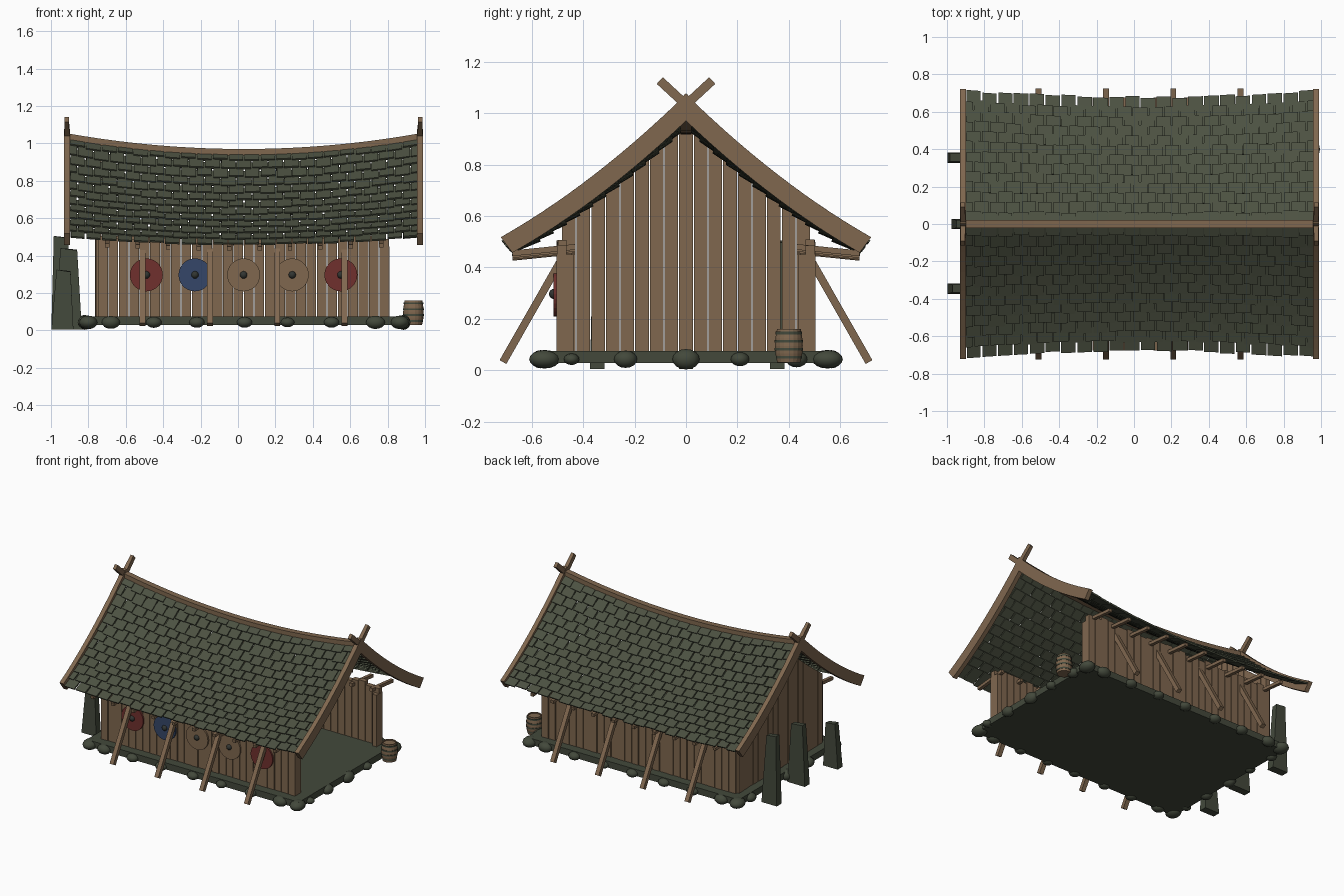
import bpy, bmesh, math, random
from mathutils import Vector, Matrix

if "Cube" in bpy.data.objects:
    bpy.data.objects.remove(bpy.data.objects["Cube"])

random.seed(4)


def material(name, rgb):
    m = bpy.data.materials.new(name)
    m.diffuse_color = (*rgb, 1)
    m.use_nodes = True
    m.node_tree.nodes["Principled BSDF"].inputs["Base Color"].default_value = m.diffuse_color
    return m


WOOD = material("brown wood", (0.215, 0.137, 0.078))
SHINGLE = material("green shingle", (0.072, 0.082, 0.053))
STONE = material("dark mossy stone", (0.056, 0.066, 0.044))
IRON = material("dark iron", (0.032, 0.036, 0.032))
RED = material("red paint", (0.16, 0.03, 0.026))
BLUE = material("blue paint", (0.035, 0.062, 0.14))


def finish(name, bm, mat, smooth=False):
    bmesh.ops.recalc_face_normals(bm, faces=bm.faces)
    me = bpy.data.meshes.new(name)
    bm.to_mesh(me)
    bm.free()
    me.materials.append(mat)
    ob = bpy.data.objects.new(name, me)
    bpy.context.collection.objects.link(ob)
    if smooth:
        for p in me.polygons:
            p.use_smooth = True
    return ob


def hexa(bm, pts):
    """Closed block from two matching loops of four points."""
    v = [bm.verts.new(p) for p in pts]
    for f in ((0, 1, 2, 3), (7, 6, 5, 4), (0, 4, 5, 1), (1, 5, 6, 2), (2, 6, 7, 3), (3, 7, 4, 0)):
        bm.faces.new([v[i] for i in f])


def loop(x0, x1, y0, y1, z):
    return [(x0, y0, z), (x1, y0, z), (x1, y1, z), (x0, y1, z)]


def box(bm, x0, x1, y0, y1, z0, z1):
    hexa(bm, loop(x0, x1, y0, y1, z0) + loop(x0, x1, y0, y1, z1))


def beam(bm, p, q, wx, w2, taper=1.0):
    """Straight timber in the y-z plane, wx wide along x."""
    p, q = Vector(p), Vector(q)
    side = Vector((wx / 2, 0, 0))
    up = (q - p).cross(Vector((1, 0, 0))).normalized() * w2 / 2
    pts = []
    for c, k in ((p, 1), (q, taper)):
        pts += [c - side * k - up, c + side * k - up, c + side * k + up, c - side * k + up]
    hexa(bm, pts)


def sag(x):
    return ((x - 0.03) / 0.95) ** 2


def roof(x, t, n, side):
    """Point on the sagging roof: t runs ridge to eave, n is height above it."""
    ridge, eave = 0.948 + 0.085 * sag(x), 0.452 + 0.042 * sag(x)
    y = (0.665 + 0.038 * sag(x)) * t + 0.6 * n
    return Vector((x, side * y, ridge - (ridge - eave) * (1.26 * t - 0.26 * t * t) + 0.8 * n))


# Roof shingles in staggered overlapping rows
ROWS, COLS, X0, X1 = 13, 22, -0.90, 0.965
bm = bmesh.new()
for side in (-1, 1):
    for r in range(ROWS):
        step = (X1 - X0) / COLS
        shift = step / 2 if r % 2 else 0
        for c in range(-1, COLS):
            a = max(X0, X0 + c * step + shift + random.uniform(0.002, 0.006))
            b = min(X1, X0 + (c + 1) * step + shift - random.uniform(0.002, 0.006))
            if b - a < 0.01:
                continue
            t1 = (r + 1) / ROWS + random.uniform(-0.008, 0.012)
            t0 = max(0, (r - 0.88) / ROWS)
            pts = []
            for n in (0.0, 0.011):
                pts += [roof(a, t0, n - 0.008, side), roof(b, t0, n - 0.008, side),
                        roof(b, t1, n + 0.008, side), roof(a, t1, n + 0.008, side)]
            hexa(bm, pts)
finish("roof_shingles", bm, SHINGLE)

# Sagging ridge beam
bm = bmesh.new()
N = 20
rings = []
for i in range(N + 1):
    x = -0.91 + 1.885 * i / N
    z = 0.948 + 0.085 * sag(x)
    rings.append([bm.verts.new((x, y, z + dz)) for y, dz in
                  ((-0.021, -0.03), (0.021, -0.03), (0.021, 0.022), (-0.021, 0.022))])
for a, b in zip(rings, rings[1:]):
    for k in range(4):
        bm.faces.new((a[k], a[k - 1], b[k - 1], b[k]))
bm.faces.new(rings[0])
bm.faces.new(rings[-1])
finish("ridge_beam", bm, WOOD)

# Curved gable boards with crossed tapering tails
for xc, label in ((-0.915, "left"), (0.974, "right")):
    bm = bmesh.new()
    for side in (-1, 1):
        rings = []
        for i in range(15):
            t = -0.03 + 1.03 * i / 14
            ring = []
            for dx, n in ((-0.016, -0.045), (0.016, -0.045), (0.016, 0.03), (-0.016, 0.03)):
                p = roof(xc, t, n, side)
                ring.append(bm.verts.new((xc + dx, p.y, p.z)))
            rings.append(ring)
        for a, b in zip(rings, rings[1:]):
            for k in range(4):
                bm.faces.new((a[k], a[k - 1], b[k - 1], b[k]))
        bm.faces.new(rings[0])
        bm.faces.new(rings[-1])
        beam(bm, (xc, side * 0.03, 1.005), (xc, -side * 0.102, 1.127), 0.031, 0.035, 0.75)
    finish("gable_boards_" + label, bm, WOOD)

# Long plank walls
PITCH = 1.56 / 28
for side, label in ((-1, "front"), (1, "back")):
    bm = bmesh.new()
    for i in range(28):
        x = -0.75 + i * PITCH
        d = random.uniform(0, 0.006)
        ys = sorted((side * 0.465, side * (0.498 + d)))
        box(bm, x + 0.002, x + PITCH - 0.002, *ys, 0.07, 0.495 + random.uniform(-0.01, 0.015))
    finish(label + "_wall_planks", bm, WOOD)

# Closed end wall, plank tops cut to the roof slope
bm = bmesh.new()
for i in range(17):
    y0 = -0.4845 + i * 0.057
    ya, yb = y0 + 0.002, y0 + 0.055
    d = random.uniform(0, 0.006)

    def top(y):
        return roof(-0.75, abs(y) / 0.69, -0.04, 1).z

    xa, xb = -0.758 - d, -0.73
    cuts = [ya, 0, yb] if ya < 0 < yb else [ya, yb]
    for p, q in zip(cuts, cuts[1:]):
        hexa(bm, loop(xa, xb, p, q, 0.07) +
             [(xa, p, top(p)), (xb, p, top(p)), (xb, q, top(q)), (xa, q, top(q))])
finish("end_wall_planks", bm, WOOD)

# Corner posts at the open end, slanted props and eave poles
posts, props, poles = bmesh.new(), bmesh.new(), bmesh.new()
for s in (-1, 1):
    ys = sorted((s * 0.435, s * 0.503))
    box(posts, 0.775, 0.81, *ys, 0.07, 0.45)
    for i in range(4):
        x = -0.51 + 0.36 * i
        beam(props, (x, s * 0.712, 0.032), (x, s * 0.485, 0.43), 0.031, 0.03)
    for i in range(10):
        x = -0.70 + 0.163 * i
        dz = 0.03 * sag(x)
        beam(poles, (x, s * 0.43, 0.462 + dz), (x, s * 0.675, 0.437 + dz), 0.024, 0.022)
finish("corner_posts", posts, WOOD)
finish("slanted_props", props, WOOD)
finish("eave_poles", poles, WOOD)

# Stone floor slab
bm = bmesh.new()
box(bm, -0.82, 0.885, -0.565, 0.565, 0.028, 0.075)
finish("floor_slab", bm, STONE)

# Rounded foundation stones around the slab
bm = bmesh.new()


def boulder(x, y, rx, ry, rz):
    m = Matrix.Translation((x, y, max(rz + 0.001, 0.043))) @ Matrix.Diagonal((rx, ry, rz, 1))
    bmesh.ops.create_uvsphere(bm, u_segments=14, v_segments=8, radius=1, matrix=m)


for s in (-1, 1):
    for x, r in ((-0.68, .05), (-0.45, .043), (-0.22, .042), (0.035, .042), (0.265, .038), (0.5, .042), (0.735, .052)):
        boulder(x, s * 0.565, r, 0.04, r * 0.68)
    for x in (-0.80, 0.865):
        boulder(x, s * 0.55, 0.05, 0.06, 0.036)
for x in (-0.82, 0.885):
    for y, r in ((-0.445, .03), (-0.235, .045), (0, .053), (0.21, .036), (0.43, .042)):
        boulder(x, y, 0.038, r, r * 0.75)
finish("foundation_stones", bm, STONE, True)

# Three leaning standing stones outside the closed end
bm = bmesh.new()
for y, h, b0, b1, t0, t1 in ((0.355, 0.505, -0.998, -0.875, -0.985, -0.91),
                             (0.0, 0.44, -0.975, -0.835, -0.95, -0.86),
                             (-0.345, 0.325, -0.998, -0.88, -0.97, -0.895)):
    low, high = loop(b0, b1, y - 0.028, y + 0.028, 0.005), loop(t0, t1, y - 0.021, y + 0.021, h)
    high[1] = (high[1][0], high[1][1], h - 0.012)
    high[2] = (high[2][0], high[2][1], h - 0.008)
    hexa(bm, low + high)
finish("standing_stones", bm, STONE)

# Round shields with iron bosses on the front wall
for i, mat in enumerate((RED, BLUE, WOOD, WOOD, RED)):
    x = -0.49 + 0.26 * i
    bm = bmesh.new()
    bmesh.ops.create_cone(bm, cap_ends=True, segments=28, radius1=0.088, radius2=0.088, depth=0.012,
                          matrix=Matrix.Translation((x, -0.509, 0.297)) @ Matrix.Rotation(math.pi / 2, 4, 'X'))
    finish("shield_%d" % (i + 1), bm, mat)
    bm = bmesh.new()
    bmesh.ops.create_uvsphere(bm, u_segments=12, v_segments=8, radius=0.02,
                              matrix=Matrix.Translation((x, -0.513, 0.297)))
    finish("shield_boss_%d" % (i + 1), bm, IRON, True)


# Barrel and its hoops, turned from a profile
def lathe(name, profile, mat, cx, cy, seg=18):
    bm = bmesh.new()
    rings = [[bm.verts.new((cx + r * math.cos(k * math.tau / seg), cy + r * math.sin(k * math.tau / seg), z))
              for k in range(seg)] for r, z in profile]
    for a, b in zip(rings, rings[1:]):
        for k in range(seg):
            bm.faces.new((a[k - 1], a[k], b[k], b[k - 1]))
    bm.faces.new(rings[0])
    bm.faces.new(rings[-1])
    return finish(name, bm, mat)


lathe("barrel", [(0.046, 0.03), (0.053, 0.065), (0.055, 0.095), (0.053, 0.125), (0.047, 0.16),
                 (0.040, 0.16), (0.040, 0.152)], WOOD, 0.938, 0.40)
for i, (z, r) in enumerate(((0.045, 0.051), (0.077, 0.0558), (0.108, 0.0562), (0.14, 0.0525))):
    lathe("barrel_hoop_%d" % (i + 1), [(r, z), (r, z + 0.01)], STONE, 0.938, 0.40)
